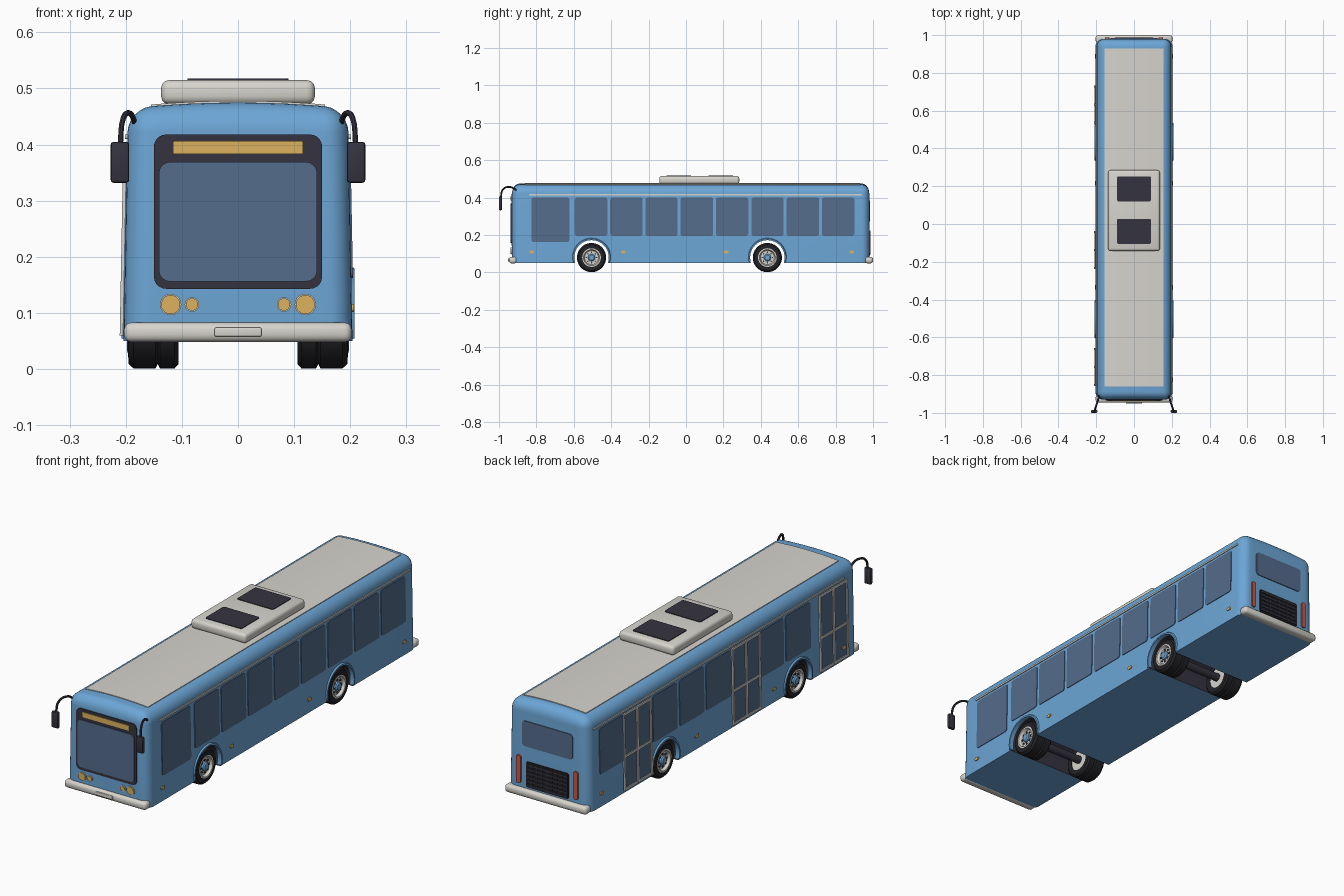
import bpy, bmesh, math
from mathutils import Vector

if "Cube" in bpy.data.objects:
    bpy.data.objects.remove(bpy.data.objects["Cube"])

def material(name, rgb):
    m = bpy.data.materials.new(name)
    m.diffuse_color = (*rgb, 1)
    m.use_nodes = True
    m.node_tree.nodes["Principled BSDF"].inputs["Base Color"].default_value = m.diffuse_color
    return m

BLUE = material("body blue", (0.15, 0.38, 0.67))
GLASS = material("window glass", (0.09, 0.15, 0.26))
DARK = material("dark trim", (0.036, 0.034, 0.05))
TYRE = material("tyre black", (0.016, 0.016, 0.02))
GREY = material("light grey", (0.68, 0.66, 0.61))
AMBER = material("amber lamp", (0.72, 0.45, 0.11))
RED = material("red lamp", (0.58, 0.10, 0.07))
FRONT, BACK, WHEELS = -0.93, 0.98, (-0.505, 0.435)

def side_x(z):
    return 0.204 - 0.019 * (z - 0.05)

def roof_z(x):
    return 0.464 + 0.011 * (1 - (x / 0.2) ** 2)

def finish(name, bm, mat):
    bmesh.ops.recalc_face_normals(bm, faces=bm.faces)
    me = bpy.data.meshes.new(name)
    bm.to_mesh(me)
    bm.free()
    me.materials.append(mat)
    ob = bpy.data.objects.new(name, me)
    bpy.context.collection.objects.link(ob)
    return ob

def box(name, lo, hi, mat, bevel=0.0, seg=3):
    bm = bmesh.new()
    bmesh.ops.create_cube(bm, size=1)
    for v in bm.verts:
        v.co = Vector([(a + b) / 2 + c * (b - a) for a, b, c in zip(lo, hi, v.co)])
    if bevel:
        bmesh.ops.bevel(bm, geom=bm.edges[:], offset=bevel, segments=seg, profile=0.5, affect='EDGES')
    return finish(name, bm, mat)

PLACE = {
    "right": lambda u, v, w: (side_x(v) + w, u, v),
    "left": lambda u, v, w: (-side_x(v) - w, u, v),
    "front": lambda u, v, w: (u, FRONT - w, v),
    "back": lambda u, v, w: (u, BACK + w, v),
    "ac": lambda u, v, w: (u, v, 0.515 + w),
}

def plate(name, side, u0, u1, v0, v1, mat, r=0.012, top=0.003, base=-0.003):
    """Thin rounded rectangle laid on one side of the bus."""
    pts = []
    for cu, cv, a0 in ((u1 - r, v1 - r, 0), (u0 + r, v1 - r, 90), (u0 + r, v0 + r, 180), (u1 - r, v0 + r, 270)):
        n = 1 if r == 0 else 6
        for i in range(n):
            a = math.radians(a0 + (90 * i / 5 if n > 1 else 0))
            p = (cu + r * math.cos(a), cv + r * math.sin(a))
            if not pts or math.dist(p, pts[-1]) > 1e-5:
                pts.append(p)
    if math.dist(pts[0], pts[-1]) < 1e-5:
        pts.pop()
    bm = bmesh.new()
    lo, hi = [[bm.verts.new(PLACE[side](u, v, w)) for u, v in pts] for w in (base, top)]
    bm.faces.new(lo)
    bm.faces.new(hi)
    for i in range(len(pts)):
        j = (i + 1) % len(pts)
        bm.faces.new((lo[i], lo[j], hi[j], hi[i]))
    return finish(name, bm, mat)

def lathe(name, profile, mat, y, z, sign=1, n=32, a0=0, a1=360):
    """Sweep a closed (radius, x) profile around an x-parallel axis."""
    full = a1 - a0 == 360
    bm = bmesh.new()
    rings = []
    for i in range(n if full else n + 1):
        a = math.radians(a0 + (a1 - a0) * i / n)
        rings.append([bm.verts.new((sign * x, y + r * math.cos(a), z + r * math.sin(a))) for r, x in profile])
    k = len(profile)
    for i in range(n):
        p, q = rings[i], rings[(i + 1) % len(rings)]
        for j in range(k):
            bm.faces.new((p[j], p[(j + 1) % k], q[(j + 1) % k], q[j]))
    if not full:
        bm.faces.new(rings[0])
        bm.faces.new(rings[-1])
    bmesh.ops.remove_doubles(bm, verts=bm.verts, dist=1e-5)
    return finish(name, bm, mat)

# Body shell: tapered box, rounded corners and crowned roof
bm = bmesh.new()
bmesh.ops.create_cube(bm, size=1)
for v in bm.verts:
    z = 0.05 if v.co.z < 0 else 0.464
    v.co = Vector((math.copysign(side_x(z), v.co.x), FRONT if v.co.y < 0 else BACK, z))
edges = [e for e in bm.edges if max(v.co.z for v in e.verts) > 0.1]
bmesh.ops.bevel(bm, geom=edges, offset=0.042, segments=6, profile=0.5, affect='EDGES')
for i in range(-3, 4):
    bmesh.ops.bisect_plane(bm, geom=bm.verts[:] + bm.edges[:] + bm.faces[:], plane_co=(i * 0.045, 0, 0), plane_no=(1, 0, 0))
for v in bm.verts:
    v.co.z += (roof_z(v.co.x) - 0.464) * min(1, max(0, (v.co.z - 0.42) / 0.044))
body = finish("body", bm, BLUE)

# Wheel wells cut right through the body
for y in WHEELS:
    cutter = lathe("well_cutter", [(0, -0.3), (0.093, -0.3), (0.093, 0.3), (0, 0.3)], DARK, y, 0.08, n=40)
    cutter.hide_render = True
    mod = body.modifiers.new("well", 'BOOLEAN')
    mod.operation, mod.solver, mod.object = 'DIFFERENCE', 'EXACT', cutter
    mod.material_mode = 'TRANSFER'
    bpy.context.view_layer.objects.active = body
    bpy.ops.object.modifier_apply(modifier=mod.name)
    bpy.data.objects.remove(cutter)

# Roof panel following the crown
bm = bmesh.new()
rows = []
for i in range(13):
    x = -0.155 + 0.31 * i / 12
    rows.append([bm.verts.new((x, y, roof_z(x) + d)) for y, d in ((-0.86, -0.003), (-0.86, 0.003), (0.93, 0.003), (0.93, -0.003))])
for p, q in zip(rows, rows[1:]):
    for j in range(4):
        bm.faces.new((p[j], p[(j + 1) % 4], q[(j + 1) % 4], q[j]))
bm.faces.new(rows[0])
bm.faces.new(rows[-1])
finish("roof_panel", bm, GREY)

# Roof air unit with two dark vents
box("air_unit", (-0.137, -0.143, 0.472), (0.137, 0.285, 0.515), GREY, 0.014)
for v0 in (-0.105, 0.12):
    plate("air_vent", "ac", -0.09, 0.09, v0, v0 + 0.132, DARK, 0.008, 0.003)

# Side windows
SLOTS = [(-0.595, -0.42), (-0.405, -0.232), (-0.217, -0.045), (-0.03, 0.145),
         (0.16, 0.333), (0.35, 0.522), (0.538, 0.712), (0.727, 0.90)]
plate("driver_window", "right", -0.827, -0.623, 0.162, 0.40, GLASS)
for i, (a, b) in enumerate(SLOTS):
    plate("side_window", "right", a, b, 0.195, 0.40, GLASS)
    if i not in (2, 6):
        plate("side_window", "left", a, b, 0.195, 0.40, GLASS)

# Double doors on the left side
for a in (-0.857, -0.238, 0.533):
    b, m = a + 0.2, a + 0.1
    plate("door_glass", "left", a, b, 0.06, 0.402, GLASS, 0, 0.002)
    for u in (a, m - 0.006, b - 0.01):
        plate("door_post", "left", u, u + (0.012 if u == m - 0.006 else 0.01), 0.06, 0.402, GREY, 0, 0.007)
    for v in (0.06, 0.205, 0.392):
        plate("door_rail", "left", a, b, v, v + 0.01, GREY, 0, 0.006)

# Trim strips, side markers, wheels
for side, s in (("right", 1), ("left", -1)):
    plate("side_trim", side, -0.84, 0.94, 0.41, 0.418, GREY, 0.003, 0.004)
    for y in (-0.825, -0.335, 0.215, 0.887):
        plate("side_marker", side, y - 0.012, y + 0.012, 0.102, 0.116, AMBER, 0.006, 0.004)
    for y in WHEELS:
        lathe("wheel_arch", [(0.092, 0.19), (0.092, 0.208), (0.099, 0.208), (0.104, 0.2), (0.104, 0.19)],
              BLUE, y, 0.08, s, 28, -15, 195)
        lathe("tyre", [(0.048, 0.108), (0.07, 0.106), (0.078, 0.113), (0.078, 0.139), (0.07, 0.143), (0.078, 0.147),
                       (0.078, 0.186), (0.07, 0.195), (0.05, 0.196)], TYRE, y, 0.079, s, 36)
        lathe("rim", [(0, 0.11), (0.05, 0.11), (0.05, 0.197), (0.043, 0.198), (0.037, 0.186), (0, 0.186)],
              GREY, y, 0.079, s)
        lathe("hub", [(0, 0.18), (0.02, 0.18), (0.02, 0.194), (0.014, 0.199), (0, 0.199)], BLUE, y, 0.079, s, 20)
        for k in range(8):
            a = k * math.pi / 4
            lathe("wheel_bolt", [(0, 0.18), (0.004, 0.18), (0.004, 0.191), (0, 0.191)], DARK,
                  y + 0.028 * math.cos(a), 0.079 + 0.028 * math.sin(a), s, 6)
for y in WHEELS:
    lathe("axle", [(0, -0.12), (0.018, -0.12), (0.018, 0.12), (0, 0.12)], DARK, y, 0.079, n=16)

# Front: windscreen, destination panel, headlights, bumper
plate("windscreen_frame", "front", -0.15, 0.15, 0.143, 0.418, DARK, 0.022, 0.004)
plate("windscreen", "front", -0.141, 0.141, 0.156, 0.369, GLASS, 0.02, 0.007, 0)
plate("destination_panel", "front", -0.116, 0.116, 0.383, 0.406, AMBER, 0.002, 0.007, 0)
for s in (-1, 1):
    for x, r in ((0.12, 0.019), (0.082, 0.013)):
        plate("headlight_ring", "front", s * x - r, s * x + r, 0.115 - r, 0.115 + r, GREY, r, 0.004)
        q = r - 0.002
        plate("headlight", "front", s * x - q, s * x + q, 0.115 - q, 0.115 + q, AMBER, q, 0.007)
box("front_bumper", (-0.203, -0.946, 0.048), (0.203, -0.905, 0.083), GREY, 0.013)
box("front_plate", (-0.042, -0.951, 0.058), (0.042, -0.94, 0.074), GREY, 0.003)

# Rear: window, grille, lamps, bumper
plate("rear_window", "back", -0.125, 0.125, 0.272, 0.385, GLASS, 0.015, 0.004)
plate("rear_grille", "back", -0.105, 0.105, 0.09, 0.205, TYRE, 0.008, 0.003)
for i in range(6):
    v = 0.098 + i * 0.0182
    plate("grille_slat", "back", -0.1, 0.1, v, v + 0.007, DARK, 0, 0.007)
for i in range(9):
    u = -0.1 + i * 0.0245
    plate("grille_bar", "back", u, u + 0.004, 0.095, 0.2, DARK, 0, 0.006)
for s in (-1, 1):
    plate("tail_lamp", "back", s * 0.142 - 0.011, s * 0.142 + 0.011, 0.1, 0.225, RED, 0.008, 0.007)
box("rear_bumper", (-0.203, 0.958, 0.048), (0.203, 1.0, 0.083), GREY, 0.013)
box("rear_plate", (-0.042, 0.99, 0.058), (0.042, 1.0, 0.074), GREY, 0.003)

# Mirrors on curved arms
for s in (-1, 1):
    cu = bpy.data.curves.new("mirror_arm", 'CURVE')
    cu.dimensions, cu.bevel_depth, cu.bevel_resolution, cu.use_fill_caps = '3D', 0.005, 2, True
    sp = cu.splines.new('BEZIER')
    path = [(0.182, -0.9, 0.435), (0.193, -0.94, 0.456), (0.205, -0.977, 0.445), (0.21, -0.991, 0.395)]
    sp.bezier_points.add(len(path) - 1)
    for p, (x, y, z) in zip(sp.bezier_points, path):
        p.co = (s * x, y, z)
        p.handle_left_type = p.handle_right_type = 'AUTO'
    cu.materials.append(DARK)
    arm = bpy.data.objects.new("mirror_arm", cu)
    bpy.context.collection.objects.link(arm)
    bpy.ops.object.select_all(action='DESELECT')
    arm.select_set(True)
    bpy.context.view_layer.objects.active = arm
    bpy.ops.object.convert(target='MESH')
    xs = sorted((s * 0.194, s * 0.227))
    box("mirror", (xs[0], -1.0, 0.332), (xs[1], -0.984, 0.405), DARK, 0.005, 2)

# Smooth shading with sharp edges kept
for ob in bpy.context.scene.objects:
    ob.select_set(ob.type == 'MESH')
bpy.context.view_layer.objects.active = body
bpy.ops.object.shade_smooth_by_angle(angle=math.radians(35))
